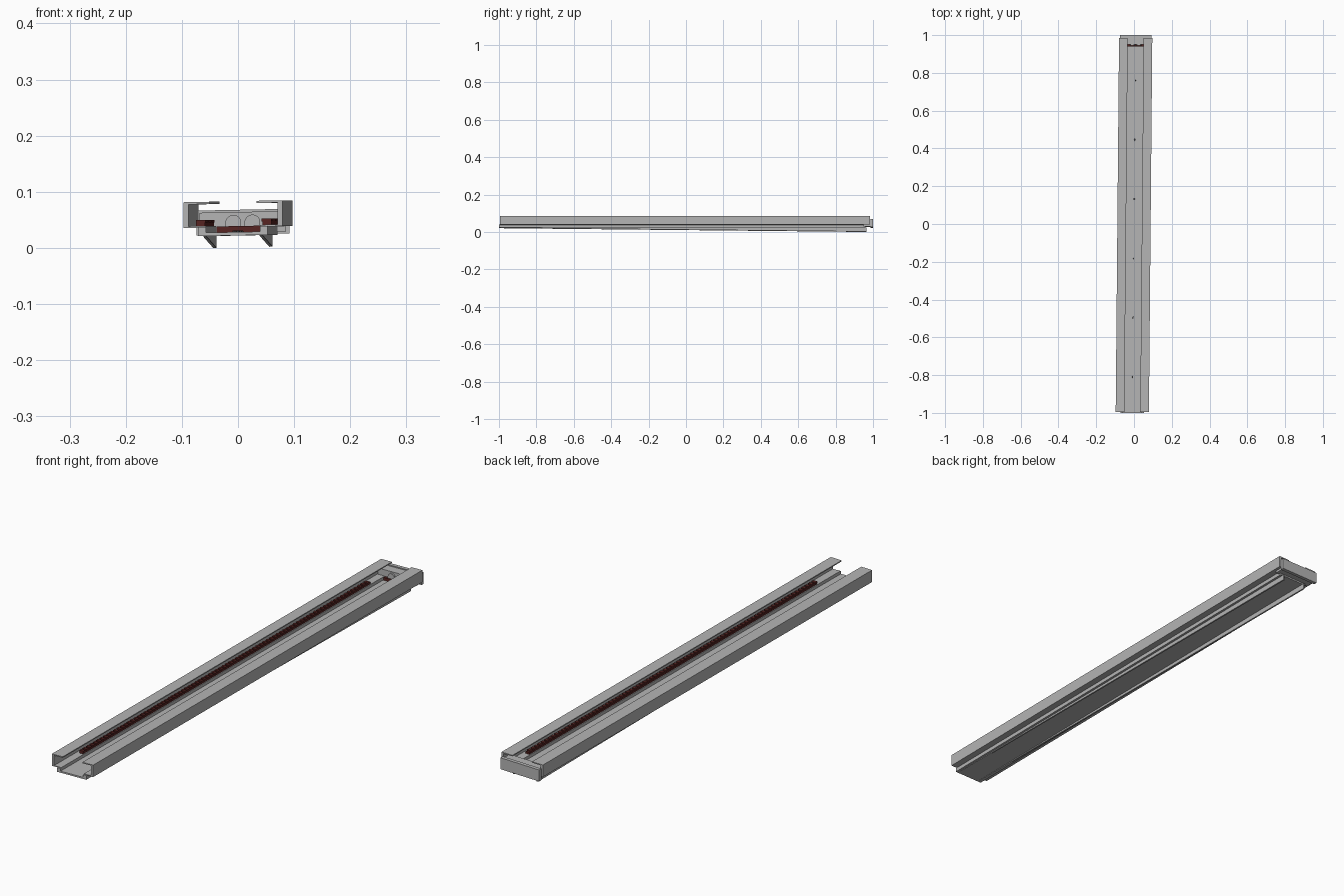
import bpy, bmesh, math

if "Cube" in bpy.data.objects:
    bpy.data.objects.remove(bpy.data.objects["Cube"])


def mat(name, c):
    m = bpy.data.materials.new(name)
    m.diffuse_color = (*c, 1)
    m.use_nodes = True
    m.node_tree.nodes["Principled BSDF"].inputs["Base Color"].default_value = m.diffuse_color
    return m


GREY = mat("light_grey", (0.46, 0.46, 0.46))
RED = mat("dark_red", (0.095, 0.018, 0.016))
DARK = mat("charcoal", (0.08, 0.08, 0.08))


def place(v):
    # slight yaw and roll shared by the whole rail assembly
    return (v.x + 0.009 * v.y, v.y, v.z + 0.02 * v.x)


def finish(name, bm, m):
    for v in bm.verts:
        v.co = place(v.co)
    bmesh.ops.recalc_face_normals(bm, faces=bm.faces)
    me = bpy.data.meshes.new(name)
    bm.to_mesh(me)
    bm.free()
    me.materials.append(m)
    ob = bpy.data.objects.new(name, me)
    bpy.context.collection.objects.link(ob)
    return ob


def prism(bm, pts, y0, y1, s=1):
    # x-z outline swept along y
    a = [bm.verts.new((s * x, y0, z)) for x, z in pts]
    b = [bm.verts.new((s * x, y1, z)) for x, z in pts]
    bm.faces.new(a)
    bm.faces.new(b[::-1])
    n = len(pts)
    for i in range(n):
        j = (i + 1) % n
        bm.faces.new((a[i], b[i], b[j], a[j]))


def rect(x0, x1, z0, z1):
    return [(x0, z0), (x1, z0), (x1, z1), (x0, z1)]


# C-shaped side rails with overhanging lips, toothed strips and wedge fins
rail = [(0.048, 0.037), (0.088, 0.037), (0.088, 0.083), (0.042, 0.083),
        (0.042, 0.079), (0.079, 0.079), (0.079, 0.040), (0.048, 0.040)]
for side, s in (("left", -1), ("right", 1)):
    bm = bmesh.new()
    prism(bm, rail, -0.995, 0.985, s)
    finish(side + "_rail", bm, GREY)

    bm = bmesh.new()
    prism(bm, rect(0.051, 0.067, 0.040, 0.047), -0.86, 0.87, s)
    n = 85
    for i in range(n):
        y = -0.86 + 1.73 * i / n
        prism(bm, rect(0.050, 0.067, 0.046, 0.051), y, y + 0.012, s)
    finish(side + "_toothed_strip", bm, RED)

    bm = bmesh.new()
    prism(bm, rect(0.047, 0.053, 0.001, 0.024), -0.99, 0.965, s)
    for v in bm.verts:
        if v.co.z < 0.01 and v.co.y < 0:
            v.co.z = 0.021
    finish(side + "_wedge_fin", bm, GREY)

# U-shaped floor channel
bm = bmesh.new()
prism(bm, [(-0.062, 0.022), (0.062, 0.022), (0.062, 0.038), (0.048, 0.038),
           (0.048, 0.028), (-0.048, 0.028), (-0.048, 0.038), (-0.062, 0.038)],
      -1.0, 0.96)
finish("floor_channel", bm, GREY)

# End cap closing the back
bm = bmesh.new()
prism(bm, rect(-0.083, 0.083, 0.024, 0.068), 0.986, 1.0)
prism(bm, rect(-0.077, 0.077, 0.028, 0.064), 0.95, 0.99)
finish("end_cap", bm, GREY)

# Arched sleeves and red pad on the inner face of the cap
for side, cx in (("left", -0.017), ("right", 0.017)):
    bm = bmesh.new()
    arch = [(cx + 0.014 * math.cos(math.pi * i / 12),
             0.045 + 0.014 * math.sin(math.pi * i / 12)) for i in range(13)]
    arch += [(cx - 0.014, 0.029), (cx + 0.014, 0.029)]
    prism(bm, arch, 0.944, 0.952)
    finish(side + "_arch", bm, GREY)
bm = bmesh.new()
prism(bm, rect(-0.047, 0.047, 0.028, 0.039), 0.940, 0.951)
finish("red_pad", bm, RED)

# Small screws along the floor
bm = bmesh.new()
for i in range(6):
    y = -0.81 + 0.314 * i
    r = bmesh.ops.create_cone(bm, cap_ends=True, segments=10, radius1=0.006,
                              radius2=0.005, depth=0.003)
    for v in r["verts"]:
        v.co.y += y
        v.co.z += 0.0292
        v.co.x *= 0.5
finish("floor_screws", bm, DARK)
